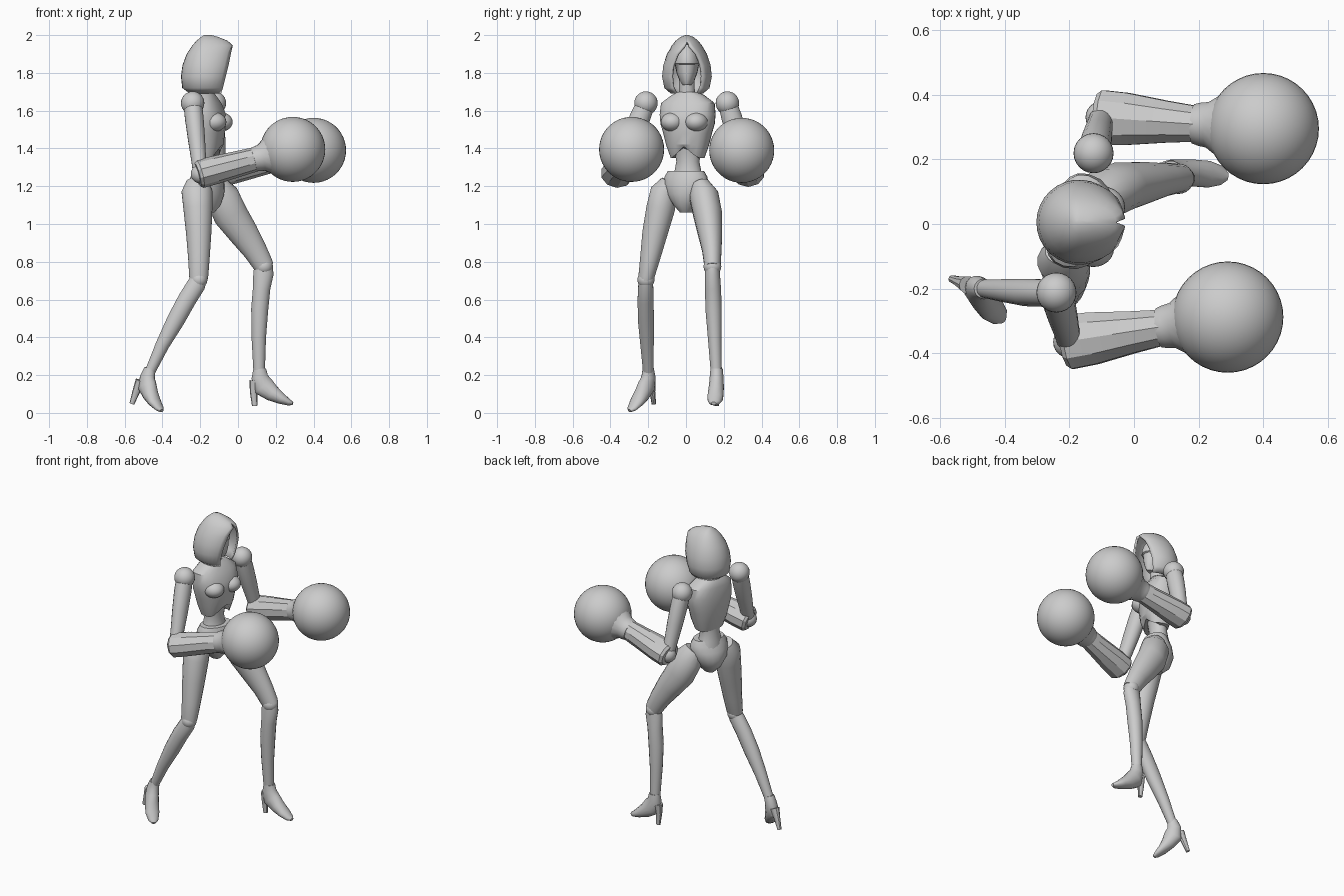
import bpy, bmesh, math
from mathutils import Vector

if "Cube" in bpy.data.objects:
    bpy.data.objects.remove(bpy.data.objects["Cube"], do_unlink=True)

grey = bpy.data.materials.new("plain_grey")
grey.use_nodes = True
grey.diffuse_color = (0.6, 0.6, 0.6, 1)
grey.node_tree.nodes["Principled BSDF"].inputs["Base Color"].default_value = (0.6, 0.6, 0.6, 1)


def finish(name, bm, angle=35):
    bmesh.ops.remove_doubles(bm, verts=bm.verts, dist=0.0005)
    bmesh.ops.recalc_face_normals(bm, faces=bm.faces)
    mesh = bpy.data.meshes.new(name)
    bm.to_mesh(mesh)
    bm.free()
    mesh.materials.append(grey)
    obj = bpy.data.objects.new(name, mesh)
    bpy.context.collection.objects.link(obj)
    bpy.ops.object.select_all(action="DESELECT")
    obj.select_set(True)
    bpy.context.view_layer.objects.active = obj
    bpy.ops.object.shade_smooth_by_angle(angle=math.radians(angle))
    return obj


def skin(bm, rings, closed=True, caps=True):
    """Bridge rings of points with quads."""
    rows = [[bm.verts.new(p) for p in ring] for ring in rings]
    n = len(rows[0])
    for low, high in zip(rows, rows[1:]):
        for i in range(n if closed else n - 1):
            j = (i + 1) % n
            bm.faces.new((low[i], low[j], high[j], high[i]))
    if caps:
        bm.faces.new(rows[0][::-1])
        bm.faces.new(rows[-1])
    return rows


def tube(name, path, side=(0, 1, 0), n=16, angle=35):
    """Loft along a path of (x, y, z, half width, half depth)."""
    pts = [Vector(p[:3]) for p in path]
    rings = []
    for i, p in enumerate(path):
        along = (pts[min(i + 1, len(pts) - 1)] - pts[max(i - 1, 0)]).normalized()
        s = Vector(side)
        s = (s - along * s.dot(along)).normalized()
        d = along.cross(s)
        turns = [2 * math.pi * (k + 0.5) / n for k in range(n)]
        rings.append([pts[i] + s * p[3] * math.cos(t) + d * p[4] * math.sin(t) for t in turns])
    bm = bmesh.new()
    skin(bm, rings)
    return finish(name, bm, angle)


def place(centre, yaw, fwd, side, z):
    c, s = math.cos(yaw), math.sin(yaw)
    return Vector((centre[0] + fwd * c - side * s, centre[1] + fwd * s + side * c, z))


def trunk(name, rows, centre, yaw=0, n=20, square=0.85, notch=0):
    """Stack level sections of (z, half width, front depth, back depth)."""
    rings = []
    for r, (z, w, front, back) in enumerate(rows):
        ring = []
        for k in range(n):
            t = 2 * math.pi * k / n
            c, s = math.cos(t), math.sin(t)
            fwd = math.copysign(abs(c) ** square, c) * (front if c > 0 else back)
            side = math.copysign(abs(s) ** square, s) * w
            lift = notch * max(0, 1 - abs(side) / 0.07) if r == 0 and c > 0 else 0
            ring.append(place(centre, yaw, fwd, side, z + lift))
        rings.append(ring)
    bm = bmesh.new()
    skin(bm, rings)
    return finish(name, bm)


def ball(name, centre, radius, scale=(1, 1, 1), yaw=0, seg=24):
    bm = bmesh.new()
    bmesh.ops.create_uvsphere(bm, u_segments=seg, v_segments=seg // 2 + 2, radius=radius)
    for v in bm.verts:
        p = Vector([a * b for a, b in zip(v.co, scale)])
        v.co = place(centre, yaw, p.x, p.y, p.z + centre[2])
    return finish(name, bm, 60)


# Torso, turned slightly to its right
core, twist = (-0.18, 0.01), math.radians(-15)
trunk("chest", [(1.35, .09, .08, .05), (1.42, .115, .10, .07), (1.48, .13, .105, .08),
                (1.53, .145, .115, .085), (1.58, .15, .11, .085), (1.64, .145, .085, .08),
                (1.68, .09, .06, .07), (1.70, .05, .045, .05)], core, twist, notch=0.06)
for word, s in (("left", 1), ("right", -1)):
    spot = place(core, twist, 0.07, s * 0.065, 1.54)
    ball(word + "_bust", spot, 0.065, (1.05, 0.95, 0.8), twist)
trunk("waist", [(1.22, .09, .07, .07), (1.28, .072, .058, .06), (1.33, .062, .052, .052),
                (1.38, .07, .06, .05), (1.43, .085, .07, .055)], core, twist, square=1)
trunk("pelvis", [(1.06, .03, .04, .045), (1.10, .065, .075, .09), (1.16, .11, .09, .11),
                 (1.21, .122, .088, .10), (1.25, .118, .08, .08), (1.28, .1, .07, .068)],
      (-0.165, 0.0), math.radians(-22), square=1, notch=0)
tube("neck", [(-.185, .01, 1.64, .05, .05), (-.175, .005, 1.71, .042, .042),
              (-.17, .005, 1.80, .042, .042)])

# Head inside the hood
head = (-0.17, 0.005)
trunk("head", [(1.735, .025, .07, .0), (1.76, .04, .082, .03), (1.80, .055, .088, .06),
               (1.845, .064, .09, .08), (1.85, .068, .1, .08), (1.87, .066, .1, .08),
               (1.91, .055, .085, .07), (1.95, .03, .05, .045)], head, square=1)

# Hood: open arcs wrapping the back, parted by the face opening
bm = bmesh.new()
arcs = []
for z, w, front, back, gap in [(1.69, .085, .08, .085, .06), (1.72, .12, .09, .125, .075),
                               (1.78, .132, .105, .132, .082), (1.84, .126, .12, .124, .075),
                               (1.90, .106, .132, .102, .05), (1.945, .08, .143, .072, .012),
                               (1.97, .06, .115, .05, 0), (1.99, .035, .065, .025, 0),
                               (2.0, .008, .03, .01, 0)]:
    start = math.asin(gap / w)
    arc = []
    for k in range(25):
        t = start + (2 * math.pi - 2 * start) * k / 24
        c = math.cos(t)
        fwd = front * c / math.cos(start) if c > 0 else back * c
        arc.append(place(head, 0, fwd, w * math.sin(t), z))
    arcs.append(arc)
skin(bm, arcs, closed=False, caps=False)
bmesh.ops.contextual_create(bm, geom=list(bm.verts)[-25:])
hood = finish("hood", bm, 50)
shell = hood.modifiers.new("thickness", "SOLIDIFY")
shell.thickness = 0.012
shell.offset = -1

# Arms: shoulder, elbow and glove centres
for word, shoulder, elbow, glove in (
        ("left", (-.125, .219, 1.64), (-.1, .33, 1.27), (.40, .295, 1.39)),
        ("right", (-.24, -.212, 1.64), (-.2, -.365, 1.265), (.29, -.288, 1.395))):
    a, b, g = Vector(shoulder), Vector(elbow), Vector(glove)
    ball(word + "_shoulder", shoulder, 0.062)
    tube(word + "_upper_arm", [(*a.lerp(b, f), u, v) for f, u, v in
                               ((.08, .05, .052), (.22, .05, .056), (.5, .046, .052),
                                (.8, .04, .042), (1, .038, .04))], (1, 0, 0))
    ball(word + "_elbow", elbow, 0.05)
    tube(word + "_forearm", [(*b.lerp(g, f), u, v) for f, u, v in
                             ((-.03, .075, .065), (.0, .088, .076), (.15, .085, .075),
                              (.4, .068, .069), (.62, .056, .064))], n=10, angle=25)
    tube(word + "_cuff", [(*b.lerp(g, f), u, u) for f, u in
                          ((.57, .062), (.61, .068), (.66, .072), (.74, .1))])
    ball(word + "_glove", glove, 0.172, seg=40)

# Legs
tube("left_thigh", [(-.115, .075, 1.21, .05, .06), (-.085, .095, 1.15, .078, .09),
                    (-.04, .115, 1.05, .077, .093), (.03, .128, .95, .065, .08),
                    (.09, .137, .86, .052, .065), (.13, .14, .79, .045, .056),
                    (.14, .14, .77, .042, .052)])
tube("left_shin", [(.135, .14, .79, .036, .046), (.135, .14, .74, .04, .055),
                   (.125, .143, .66, .043, .047), (.115, .146, .55, .044, .046),
                   (.11, .152, .40, .037, .039), (.112, .16, .22, .03, .031)])
tube("right_thigh", [(-.215, -.085, 1.22, .05, .06), (-.217, -.115, 1.17, .075, .083),
                     (-.212, -.135, 1.08, .077, .078), (-.208, -.165, .95, .068, .068),
                     (-.207, -.19, .82, .054, .058), (-.208, -.21, .72, .043, .051),
                     (-.21, -.213, .70, .038, .047)])
tube("right_shin", [(-.2, -.212, .73, .035, .04), (-.22, -.213, .68, .04, .05),
                    (-.27, -.214, .60, .043, .05), (-.33, -.212, .49, .043, .048),
                    (-.4, -.206, .36, .036, .037), (-.465, -.2, .22, .028, .028)])
ball("left_knee", (.138, .14, .775), 0.047)
ball("right_knee", (-.207, -.212, .705), 0.045)

# High heeled shoes
shoe = [(.115, .162, .235, .033, .034), (.115, .162, .19, .037, .045),
        (.135, .161, .14, .04, .058), (.18, .158, .105, .042, .045),
        (.23, .154, .075, .042, .03), (.27, .15, .055, .03, .017),
        (.29, .147, .05, .012, .009)]
tube("left_shoe", shoe, (0, 1, 0))
tube("left_heel", [(.09, .162, .17, .03, .03), (.083, .162, .11, .017, .02),
                   (.088, .162, .037, .012, .014)], n=10)
shoe = [(-.466, -.2, .235, .03, .03), (-.48, -.198, .19, .036, .042),
        (-.48, -.21, .14, .04, .055), (-.462, -.235, .095, .042, .042),
        (-.44, -.262, .055, .042, .028), (-.415, -.287, .022, .03, .016),
        (-.405, -.299, .011, .012, .009)]
tube("right_shoe", shoe, (.63, .77, 0))
tube("right_heel", [(-.515, -.188, .17, .028, .028), (-.54, -.178, .11, .016, .02),
                    (-.562, -.17, .048, .012, .013)], n=10)
